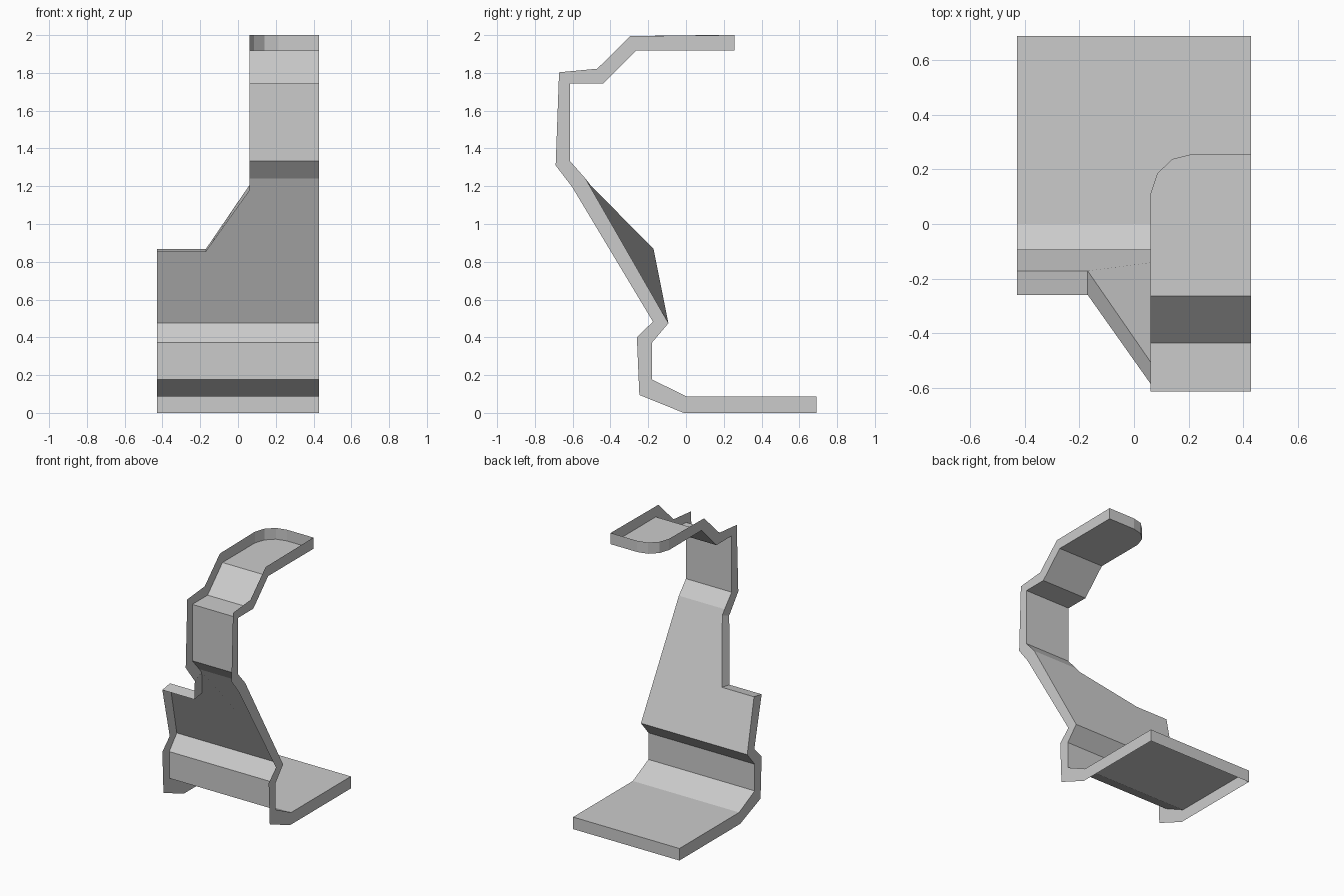
import bpy, bmesh

if "Cube" in bpy.data.objects:
    bpy.data.objects.remove(bpy.data.objects["Cube"])

W = 0.43
# Bent profile rows: left x, sheet (y, z), rim edge (y, z)
rows = [
    (-W, (0.69, 0.088), (0.69, 0.0)),
    (-W, (0.0, 0.088), (-0.012, 0.0)),
    (-W, (-0.18, 0.177), (-0.247, 0.095)),
    (-W, (-0.18, 0.372), (-0.26, 0.40)),
    (-W, (-0.093, 0.475), (-0.175, 0.483)),
    (0.06, (-0.532, 1.24), (-0.602, 1.195)),
    (0.06, (-0.614, 1.333), (-0.69, 1.31)),
    (0.06, (-0.614, 1.745), (-0.672, 1.803)),
    (0.06, (-0.437, 1.745), (-0.47, 1.822)),
    (0.06, (-0.265, 1.918), (-0.295, 1.995)),
    (0.215, (0.257, 1.918), (0.257, 2.0)),
]
# Extra left-side points after a row: shoulder flap and rounded tip corner
extra = {
    4: [(-W, (-0.172, 0.868), (-0.26, 0.853)),
        (-0.17, (-0.172, 0.868), (-0.26, 0.853)),
        (0.06, (-0.505, 1.205), (-0.585, 1.175))],
    9: [(x, (y, 1.918), (y, 2.0))
        for x, y in ((0.06, 0.11), (0.085, 0.185), (0.14, 0.238))],
}

bm = bmesh.new()
rim = {}


def point(x, inner, outer):
    v = bm.verts.new((x, *inner))
    rim[v] = bm.verts.new((x, *outer))
    return v


# Bent sheet
left = [point(*r) for r in rows]
right = [point(W, r[1], r[2]) for r in rows]
for i in range(len(rows) - 1):
    mid = [point(*e) for e in extra.get(i, [])]
    bm.faces.new([left[i]] + mid + [left[i + 1], right[i + 1], right[i]])

# Open rim around the whole outline
for e in [e for e in bm.edges if len(e.link_faces) == 1]:
    loop = e.link_loops[0]
    a, b = loop.vert, loop.link_loop_next.vert
    bm.faces.new((b, a, rim[a], rim[b]))

# Top of the base faces up
bm.normal_update()
bm.faces.ensure_lookup_table()
if bm.faces[0].normal.z < 0:
    bmesh.ops.reverse_faces(bm, faces=bm.faces[:])

mesh = bpy.data.meshes.new("bent_stand")
bm.to_mesh(mesh)
bm.free()
bpy.context.collection.objects.link(bpy.data.objects.new("bent_stand", mesh))
